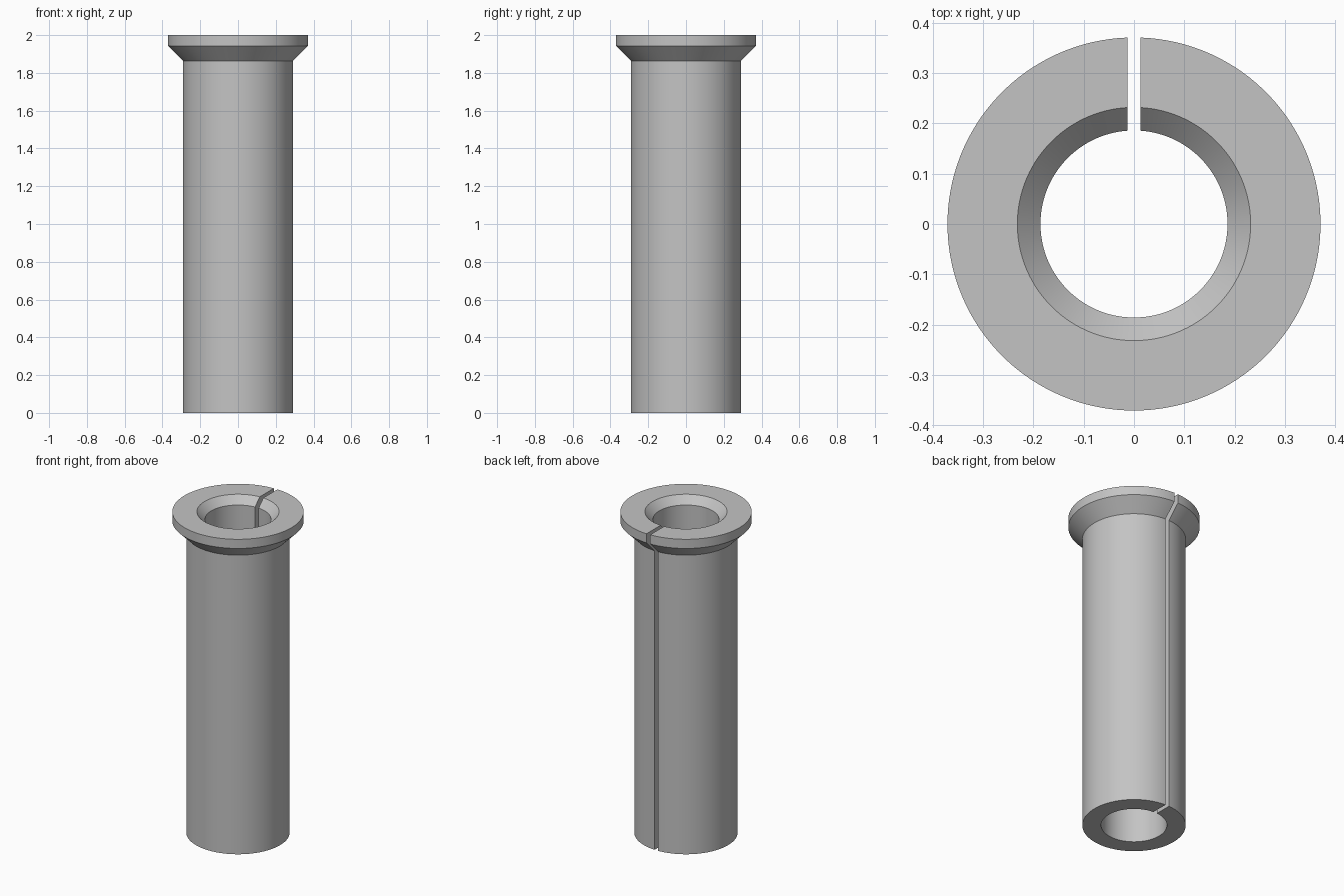
import bpy, bmesh, math

cube = bpy.data.objects.get("Cube")
if cube:
    bpy.data.objects.remove(cube, do_unlink=True)

# Metal colour
metal = bpy.data.materials.new("plain_grey_metal")
metal.use_nodes = True
grey = (0.55, 0.55, 0.55, 1)
metal.diffuse_color = grey
metal.node_tree.nodes["Principled BSDF"].inputs["Base Color"].default_value = grey

SEGMENTS = 128
HALF_SLOT = 0.0125
BORE, BODY, FLANGE, MOUTH = 0.186, 0.292, 0.371, 0.232
TOP = 2.0
RIM = 1.943

# Wall section (radius, height): bore, chamfered mouth, flange, cone, body
profile = [
    (BORE, 0), (BODY, 0),
    (BODY, RIM - (FLANGE - BODY)), (FLANGE, RIM),
    (FLANGE, TOP), (MOUTH, TOP),
    (BORE, TOP - (MOUTH - BORE)),
]


def ring_point(radius, height, t):
    """Point on an open ring whose ends meet a parallel-sided slot at the back."""
    gap = math.asin(HALF_SLOT / radius)
    angle = math.pi / 2 + gap + t * (2 * math.pi - 2 * gap)
    return radius * math.cos(angle), radius * math.sin(angle), height


# Slotted bushing swept round the axis
bm = bmesh.new()
sections = [[bm.verts.new(ring_point(r, z, i / SEGMENTS)) for r, z in profile]
            for i in range(SEGMENTS + 1)]
count = len(profile)
for a, b in zip(sections, sections[1:]):
    for j in range(count):
        k = (j + 1) % count
        bm.faces.new((a[j], a[k], b[k], b[j]))

# Flat walls of the slot
bm.faces.new(sections[0])
bm.faces.new(sections[-1])
bmesh.ops.recalc_face_normals(bm, faces=bm.faces[:])

mesh = bpy.data.meshes.new("slotted_bushing")
bm.to_mesh(mesh)
bm.free()
mesh.materials.append(metal)
bushing = bpy.data.objects.new("slotted_bushing", mesh)
bpy.context.collection.objects.link(bushing)

# Smooth round walls with crisp rims
bpy.ops.object.select_all(action="DESELECT")
bushing.select_set(True)
bpy.context.view_layer.objects.active = bushing
bpy.ops.object.shade_smooth_by_angle(angle=math.radians(30))
